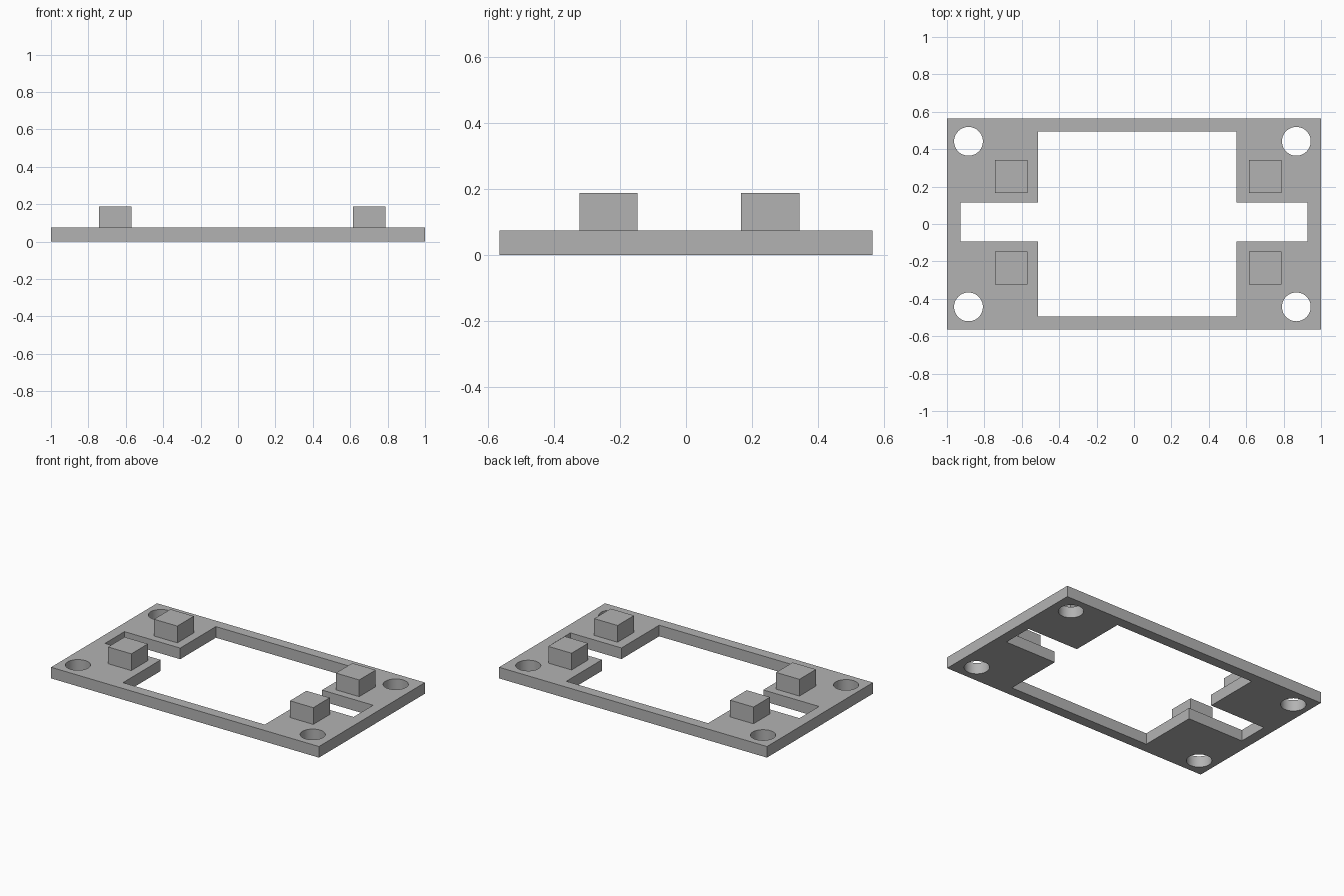
import bpy, bmesh, math

if "Cube" in bpy.data.objects:
    bpy.data.objects.remove(bpy.data.objects["Cube"])

THICK, TOP = 0.075, 0.188

grey = bpy.data.materials.new("plain grey")
grey.use_nodes = True
colour = (0.45, 0.45, 0.45, 1)
grey.diffuse_color = colour
grey.node_tree.nodes["Principled BSDF"].inputs["Base Color"].default_value = colour


def add_loop(curve, points):
    """Closed flat outline; nested loops become openings."""
    spline = curve.splines.new("POLY")
    spline.points.add(len(points) - 1)
    for p, (x, y) in zip(spline.points, points):
        p.co = (x, y, 0, 1)
    spline.use_cyclic_u = True


def circle(cx, cy, r, sides=48):
    angles = [2 * math.pi * i / sides for i in range(sides)]
    return [(cx + r * math.cos(a), cy + r * math.sin(a)) for a in angles]


# Base plate: outer rectangle, cross-shaped opening, four screw holes
curve = bpy.data.curves.new("base_plate", "CURVE")
curve.dimensions = "2D"
curve.fill_mode = "BOTH"
curve.extrude = THICK / 2
add_loop(curve, [(-1, -0.565), (1, -0.565), (1, 0.565), (-1, 0.565)])

left, right, low, high = -0.512, 0.547, -0.495, 0.495
slot, slot_low, slot_high = 0.928, -0.093, 0.115
add_loop(curve, [
    (left, low), (right, low), (right, slot_low), (slot, slot_low),
    (slot, slot_high), (right, slot_high), (right, high), (left, high),
    (left, slot_high), (-slot, slot_high), (-slot, slot_low), (left, slot_low)])
for x in (-0.885, 0.868):
    for y in (-0.443, 0.442):
        add_loop(curve, circle(x, y, 0.077))

plate = bpy.data.objects.new("base_plate", curve)
bpy.context.collection.objects.link(plate)
bpy.ops.object.select_all(action="DESELECT")
plate.select_set(True)
bpy.context.view_layer.objects.active = plate
bpy.ops.object.convert(target="MESH")
plate = bpy.context.object
plate.name = "base_plate"

# Weld the caps to the walls and stand the plate on the floor
bm = bmesh.new()
bm.from_mesh(plate.data)
bmesh.ops.remove_doubles(bm, verts=bm.verts, dist=0.0001)
bmesh.ops.translate(bm, verts=bm.verts, vec=(0, 0, THICK / 2))
bmesh.ops.recalc_face_normals(bm, faces=bm.faces)
bm.to_mesh(plate.data)
bm.free()
plate.data.materials.clear()
plate.data.materials.append(grey)
bpy.ops.object.shade_smooth_by_angle(angle=math.radians(30))

# Four square support blocks on the plate
for side, x in (("right", -0.657), ("left", 0.701)):
    for end, y in (("front", -0.235), ("back", 0.255)):
        bpy.ops.mesh.primitive_cube_add(size=1, location=(x, y, (THICK + TOP) / 2))
        block = bpy.context.object
        block.name = f"{end}_{side}_block"
        block.scale = (0.174, 0.176, TOP - THICK)
        block.data.materials.append(grey)
